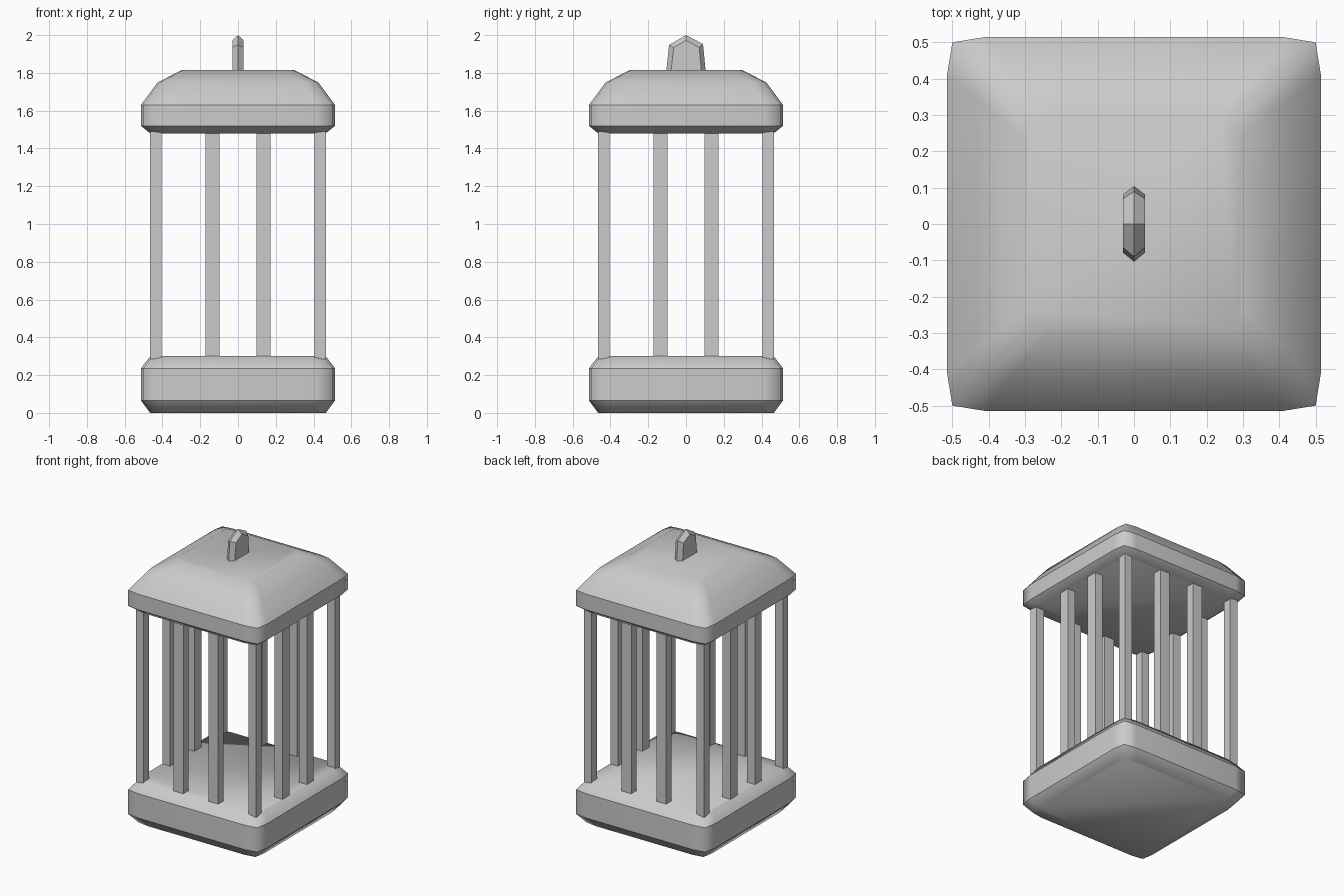
import bpy, bmesh

cube = bpy.data.objects.get("Cube")
if cube:
    bpy.data.objects.remove(cube, do_unlink=True)

grey = bpy.data.materials.new("plain_grey")
grey.use_nodes = True
colour = (0.6, 0.6, 0.6, 1)
grey.diffuse_color = colour
grey.node_tree.nodes["Principled BSDF"].inputs["Base Color"].default_value = colour


def finish(name, bm):
    bmesh.ops.recalc_face_normals(bm, faces=bm.faces)
    mesh = bpy.data.meshes.new(name)
    bm.to_mesh(mesh)
    bm.free()
    mesh.materials.append(grey)
    obj = bpy.data.objects.new(name, mesh)
    bpy.context.collection.objects.link(obj)
    return obj


def loft(bm, loops):
    """Skin a stack of closed loops and cap both ends."""
    rows = [[bm.verts.new(p) for p in loop] for loop in loops]
    for low, high in zip(rows, rows[1:]):
        for i in range(len(low)):
            j = (i + 1) % len(low)
            bm.faces.new((low[i], low[j], high[j], high[i]))
    bm.faces.new(rows[0][::-1])
    bm.faces.new(rows[-1])
    return rows


def square_loop(half, z):
    """Square outline whose sides bow out slightly."""
    corner, side = 0.972 * half, 0.8 * half
    pts = []
    x, y = 1, 0
    for _ in range(4):
        for a, b in ((half, -side), (half, side), (corner, corner)):
            pts.append((a * x - b * y, a * y + b * x, z))
        x, y = -y, x
    return pts


def slab(name, profile, band):
    """Smooth bevelled slab with a crisp vertical band around it."""
    bm = bmesh.new()
    rows = loft(bm, [square_loop(h, z) for h, z in profile])
    for f in bm.faces:
        f.smooth = True
    for k in band:
        ring = set(rows[k])
        for e in bm.edges:
            if set(e.verts) <= ring:
                e.smooth = False
    return finish(name, bm)


# Base and roof
slab("base", [(0.465, 0), (0.514, 0.065), (0.514, 0.235), (0.465, 0.30)], (1, 2))
slab("roof", [(0.465, 1.48), (0.514, 1.52), (0.514, 1.63),
              (0.425, 1.75), (0.295, 1.816)], (1, 2))


# Posts: four at the corners and two along each side
def post(name, x, y, wx, wy):
    bm = bmesh.new()
    bmesh.ops.create_cube(bm, size=1)
    for v in bm.verts:
        v.co = (x + v.co.x * wx, y + v.co.y * wy, 0.89 + v.co.z * 1.21)
    finish(name, bm)


EDGE, INNER, THIN, WIDE = 0.435, 0.135, 0.06, 0.075
for sx, side in ((-1, "right"), (1, "left")):
    for sy, end in ((-1, "front"), (1, "back")):
        post(f"{end}_{side}_corner_post", sx * EDGE, sy * EDGE, THIN, THIN)
        post(f"{end}_{side}_inner_post", sx * INNER, sy * EDGE, WIDE, THIN)
        post(f"{side}_{end}_side_post", sx * EDGE, sy * INNER, THIN, WIDE)

# Hanging lug: flat plate with bevelled rim
outer = [(-0.105, 1.80), (0.105, 1.80), (0.09, 1.953), (0, 2.0), (-0.09, 1.948)]
inner = [(-0.08, 1.80), (0.082, 1.80), (0.07, 1.935), (0, 1.972), (-0.065, 1.935)]
bm = bmesh.new()
loft(bm, [[(x, y, z) for y, z in shape]
          for x, shape in ((-0.03, inner), (0, outer), (0.03, inner))])
finish("hanging_lug", bm)
